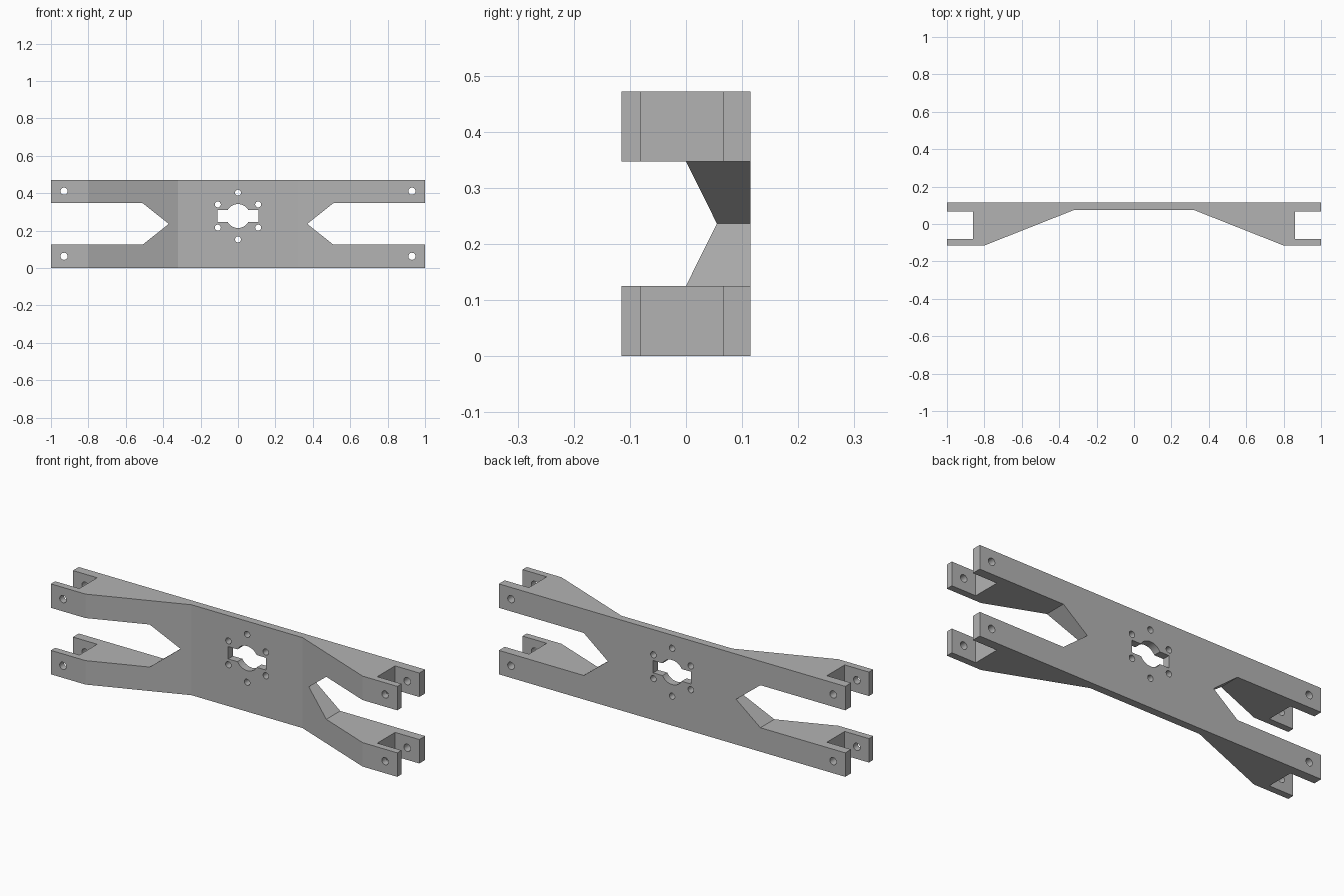
import bpy
import bmesh
from math import asin, cos, sin, pi, radians
from mathutils import Vector

cube = bpy.data.objects.get("Cube")
if cube:
    bpy.data.objects.remove(cube, do_unlink=True)

HEIGHT = 0.472
BACK, FRONT = 0.115, -0.115

grey = bpy.data.materials.new("mid grey")
grey.use_nodes = True
colour = (0.45, 0.45, 0.45, 1)
grey.diffuse_color = colour
grey.node_tree.nodes["Principled BSDF"].inputs["Base Color"].default_value = colour


def add_prism(bm, points, direction):
    """Extrude a closed outline along a direction."""
    face = bm.faces.new([bm.verts.new(p) for p in points])
    out = bmesh.ops.extrude_face_region(bm, geom=[face])
    moved = [v for v in out["geom"] if isinstance(v, bmesh.types.BMVert)]
    bmesh.ops.translate(bm, verts=moved, vec=Vector(direction))


def make_object(name, outlines, direction):
    bm = bmesh.new()
    for outline in outlines:
        add_prism(bm, outline, direction)
    bmesh.ops.recalc_face_normals(bm, faces=bm.faces)
    mesh = bpy.data.meshes.new(name)
    bm.to_mesh(mesh)
    bm.free()
    mesh.materials.append(grey)
    obj = bpy.data.objects.new(name, mesh)
    bpy.context.collection.objects.link(obj)
    return obj


def upright(pairs):
    """Place an (x, z) outline in front of the bracket."""
    return [(x, -0.3, z) for x, z in pairs]


def circle(x, z, r, sides=24):
    return upright([(x + r * cos(2 * pi * i / sides), z + r * sin(2 * pi * i / sides))
                    for i in range(sides)])


# Bracket body: plan outline with forked ends and sloping front
half = [(0.32, 0.075), (0.8, FRONT), (1, FRONT), (1, -0.08), (0.86, -0.08),
        (0.86, 0.067), (1, 0.067), (1, BACK)]
plan = half + [(-x, y) for x, y in reversed(half)]
bracket = make_object("bracket_body", [[(x, y, 0) for x, y in plan]], (0, 0, HEIGHT))

# Pointed notches that split each end into two arms
cuts = []
for s in (-1, 1):
    cuts.append(upright([(s * 0.37, 0.236), (s * 0.51, 0.125), (s * 1.2, 0.125),
                         (s * 1.2, 0.347), (s * 0.51, 0.347)]))
    # Pin holes through the forks
    for z in (0.063, 0.411):
        cuts.append(circle(s * 0.93, z, 0.019))
    # Outer mounting holes
    for z in (0.216, 0.340):
        cuts.append(circle(s * 0.108, z, 0.016))
# Upper and lower mounting holes
for z in (0.153, 0.403):
    cuts.append(circle(0, z, 0.016))

# Central round opening with a horizontal slot
r, slot, reach, mid = 0.064, 0.032, 0.109, 0.278
start = asin(slot / r)
arc = [start + (pi - 2 * start) * i / 14 for i in range(15)]
upper = [(reach, slot)] + [(r * cos(a), r * sin(a)) for a in arc] + [(-reach, slot)]
opening = upper + [(-x, -z) for x, z in upper]
cuts.append(upright([(x, mid + z) for x, z in opening]))

cutter = make_object("opening_cutter", cuts, (0, 0.6, 0))
cutter.hide_render = True

# Cut the openings, then drop the helper
bpy.context.view_layer.objects.active = bracket
bracket.select_set(True)
cutter.select_set(False)
mod = bracket.modifiers.new("openings", "BOOLEAN")
mod.operation = "DIFFERENCE"
mod.solver = "EXACT"
mod.object = cutter
bpy.ops.object.modifier_apply(modifier=mod.name)
bpy.data.objects.remove(cutter, do_unlink=True)
bpy.ops.object.shade_smooth_by_angle(angle=radians(20))
